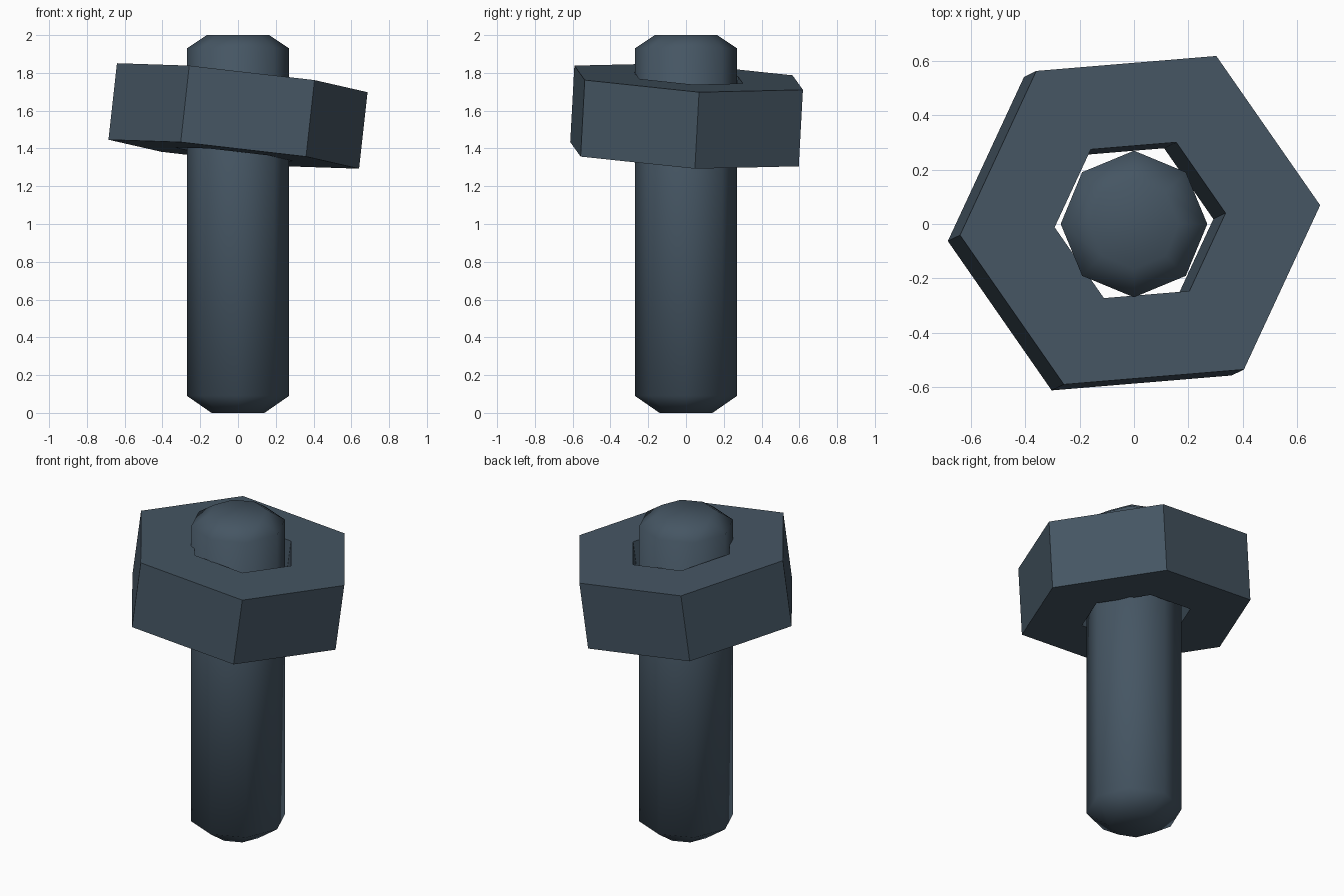
import bpy, bmesh
from math import cos, sin, tau
from mathutils import Vector, Matrix

old = bpy.data.objects.get("Cube")
if old:
    bpy.data.objects.remove(old, do_unlink=True)

# Dark blue-grey steel
STEEL = (0.06, 0.092, 0.125, 1.0)
steel = bpy.data.materials.new("dark_steel")
steel.use_nodes = True
steel.diffuse_color = STEEL
steel.node_tree.nodes["Principled BSDF"].inputs["Base Color"].default_value = STEEL


def lathe(name, profile, sides, closed=False, smooth=False):
    """Sweep (radius, z) rings; close the loop for a tube, or cap both ends."""
    bm = bmesh.new()
    rings = [[bm.verts.new((r * cos(tau * i / sides), r * sin(tau * i / sides), z))
              for i in range(sides)] for r, z in profile]
    pairs = list(zip(rings, rings[1:]))
    if closed:
        pairs.append((rings[-1], rings[0]))
    else:
        bm.faces.new(rings[0][::-1])
        bm.faces.new(rings[-1])
    for a, b in pairs:
        for i in range(sides):
            j = (i + 1) % sides
            bm.faces.new((a[i], a[j], b[j], b[i]))
    bmesh.ops.recalc_face_normals(bm, faces=bm.faces)
    for face in bm.faces:
        face.smooth = smooth
    mesh = bpy.data.meshes.new(name)
    bm.to_mesh(mesh)
    bm.free()
    mesh.materials.append(steel)
    obj = bpy.data.objects.new(name, mesh)
    bpy.context.collection.objects.link(obj)
    return obj


# Eight-sided shaft with chamfered ends
lathe("bolt_shaft", [(0.14, 0), (0.27, 0.09), (0.27, 1.93), (0.165, 2)], 8, smooth=True)

# Hexagonal nut with a hexagonal hole, sitting tilted on the shaft
OUTER, INNER, HALF = 0.67, 0.318, 0.204
nut = lathe("hex_nut", [(OUTER, -HALF), (OUTER, HALF), (INNER, HALF), (INNER, -HALF)],
            6, closed=True)
axis = Vector((0.045, 0.022, 0.405)).normalized()
side = Vector((0.663, 0.055, 0))
side.z = -(axis.x * side.x + axis.y * side.y) / axis.z
side.normalize()
turn = Matrix((side, axis.cross(side), axis)).transposed()
nut.matrix_world = Matrix.Translation((0, 0.003, 1.572)) @ turn.to_4x4()
